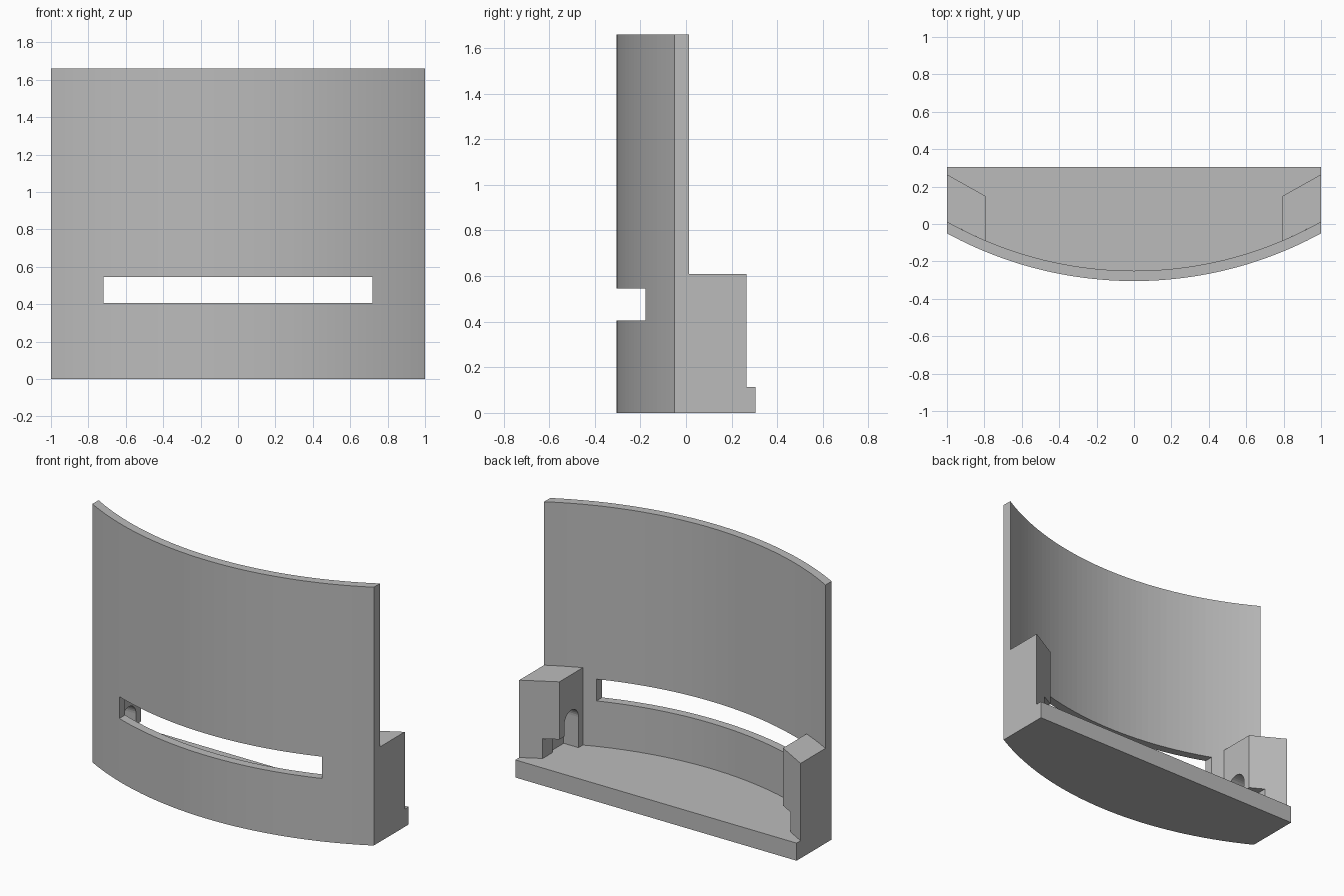
import bpy, bmesh, math
from mathutils import Vector

cube = bpy.data.objects.get("Cube")
if cube:
    bpy.data.objects.remove(cube, do_unlink=True)

# Main sizes
CENTRE_Y, R_OUT, R_IN = 1.783, 2.088, 2.033
HEIGHT, FLOOR, BLOCK_TOP, BACK = 1.66, 0.113, 0.61, 0.305
SEGMENTS = 48

grey = bpy.data.materials.new("plain grey")
grey.use_nodes = True
grey.diffuse_color = (0.5, 0.5, 0.5, 1)
grey.node_tree.nodes["Principled BSDF"].inputs["Base Color"].default_value = (0.5, 0.5, 0.5, 1)


def arc(radius, x0, x1, n=SEGMENTS):
    """Points of the curved front between two x positions."""
    a0, a1 = math.asin(x0 / radius), math.asin(x1 / radius)
    angles = [a0 + (a1 - a0) * i / n for i in range(n + 1)]
    return [(radius * math.sin(a), CENTRE_Y - radius * math.cos(a)) for a in angles]


def prism(name, points, direction):
    """Extrude a flat outline along a direction into a solid."""
    bm = bmesh.new()
    face = bm.faces.new([bm.verts.new(p) for p in points])
    top = bmesh.ops.extrude_face_region(bm, geom=[face])["geom"]
    bmesh.ops.translate(bm, vec=Vector(direction),
                        verts=[v for v in top if isinstance(v, bmesh.types.BMVert)])
    bmesh.ops.recalc_face_normals(bm, faces=bm.faces)
    mesh = bpy.data.meshes.new(name)
    bm.to_mesh(mesh)
    bm.free()
    mesh.materials.append(grey)
    obj = bpy.data.objects.new(name, mesh)
    bpy.context.collection.objects.link(obj)
    return obj


def upright(name, outline, z0, z1):
    return prism(name, [(x, y, z0) for x, y in outline], (0, 0, z1 - z0))


def cut(obj, cutter):
    """Subtract the cutter, keep the result and drop the cutter."""
    cutter.hide_render = True
    mod = obj.modifiers.new("cut", "BOOLEAN")
    mod.operation, mod.solver, mod.object = "DIFFERENCE", "EXACT", cutter
    graph = bpy.context.evaluated_depsgraph_get()
    mesh = bpy.data.meshes.new_from_object(obj.evaluated_get(graph))
    obj.modifiers.clear()
    obj.data = mesh
    bpy.data.objects.remove(cutter, do_unlink=True)


def rectangle(x0, x1, y0, y1):
    return [(x0, y0), (x1, y0), (x1, y1), (x0, y1)]


# Curved wall with a wide slot
wall = upright("curved_wall", arc(R_OUT, -1, 1) + arc(R_IN, -1, 1)[::-1], 0, HEIGHT)
cut(wall, upright("slot_cutter", rectangle(-0.72, 0.72, -0.6, 0.2), 0.405, 0.545))

# Floor behind the wall
upright("floor_plate", arc(R_IN, -1, 1) + [(1, BACK), (-1, BACK)], 0, FLOOR)

# Corner blocks, each with an arched pocket and a channel to the back
for label, side in (("left", 1), ("right", -1)):
    outline = arc(R_IN, 0.795, 1, 6) + [(1, 0.265), (0.795, 0.15)]
    block = upright(label + "_corner_block", [(side * x, y) for x, y in outline],
                    FLOOR, BLOCK_TOP)
    arch_y, arch_z, radius = 0.028, 0.31, 0.072
    arch = [(arch_y + radius * math.cos(math.pi * i / 16),
             arch_z + radius * math.sin(math.pi * i / 16)) for i in range(17)]
    arch += [(arch_y - radius, 0.05), (arch_y + radius, 0.05)]
    cut(block, prism("pocket_cutter", [(side * 0.7, y, z) for y, z in arch],
                     (side * 0.2, 0, 0)))
    channel = [(side * x, y) for x, y in rectangle(0.7, 0.88, 0.06, 0.4)]
    cut(block, upright("channel_cutter", channel, 0.05, 0.24))
